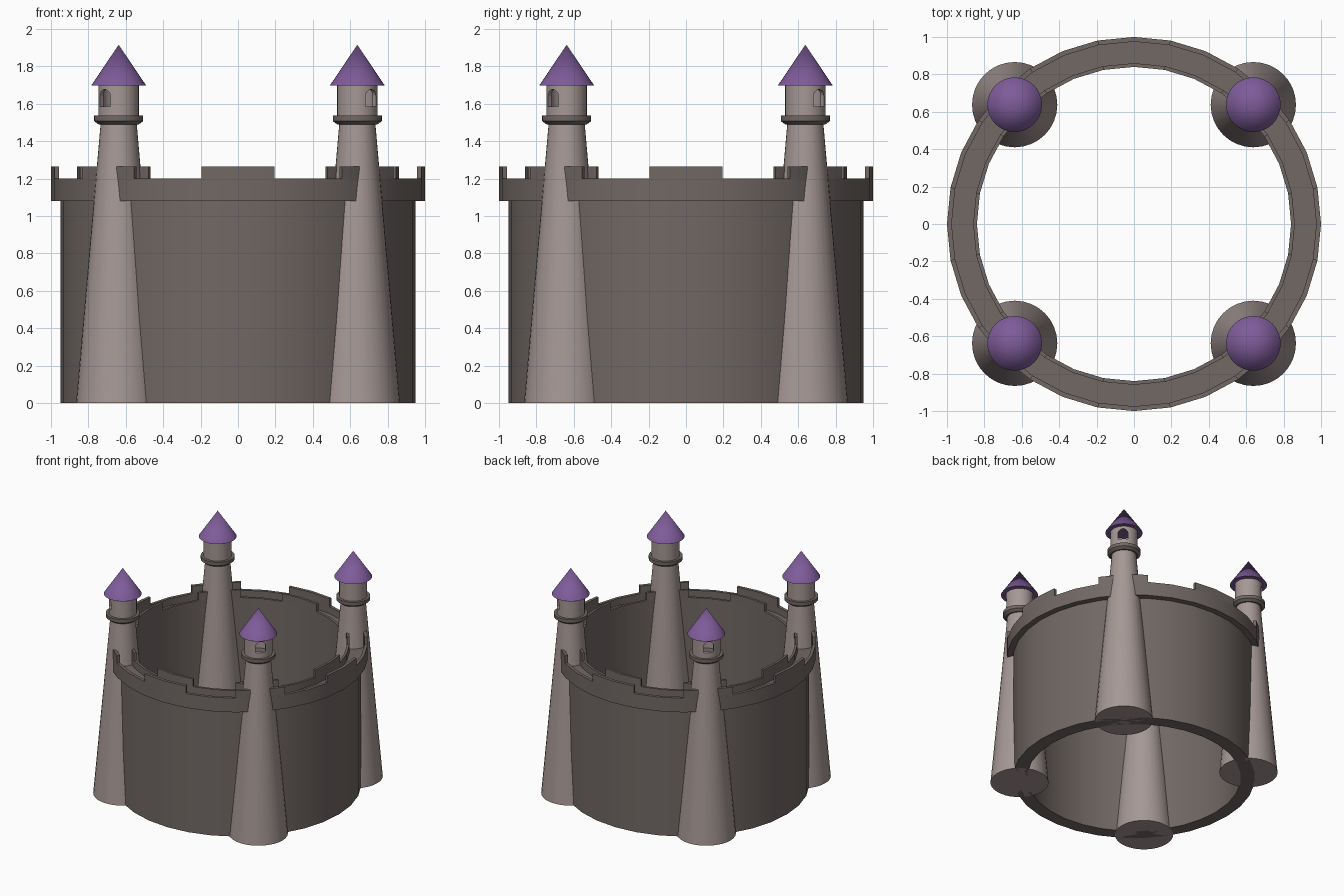
import bpy, bmesh, math
from mathutils import Vector

if "Cube" in bpy.data.objects:
    bpy.data.objects.remove(bpy.data.objects["Cube"])


def material(name, rgb):
    m = bpy.data.materials.new(name)
    m.diffuse_color = (*rgb, 1)
    m.use_nodes = True
    m.node_tree.nodes["Principled BSDF"].inputs["Base Color"].default_value = m.diffuse_color
    return m


DARK = material("dark stone", (0.165, 0.138, 0.128))
LIGHT = material("light stone", (0.38, 0.315, 0.30))
PURPLE = material("purple roof", (0.21, 0.105, 0.32))


def finish(name, bm, mat, loc=(0, 0, 0)):
    bmesh.ops.remove_doubles(bm, verts=bm.verts, dist=1e-6)
    bmesh.ops.recalc_face_normals(bm, faces=bm.faces)
    me = bpy.data.meshes.new(name)
    bm.to_mesh(me)
    bm.free()
    if mat:
        me.materials.append(mat)
    ob = bpy.data.objects.new(name, me)
    ob.location = loc
    bpy.context.collection.objects.link(ob)
    return ob


def smooth(ob):
    bpy.ops.object.select_all(action='DESELECT')
    ob.select_set(True)
    bpy.context.view_layer.objects.active = ob
    bpy.ops.object.shade_smooth_by_angle(angle=math.radians(30))


def lathe(name, profile, mat, loc=(0, 0, 0), segs=32, closed=False):
    """Spin an (r, z) profile around z."""
    bm = bmesh.new()
    rings = []
    for r, z in profile:
        if r == 0:
            rings.append([bm.verts.new((0, 0, z))] * segs)
        else:
            rings.append([bm.verts.new((r * math.cos(2 * math.pi * i / segs),
                                        r * math.sin(2 * math.pi * i / segs), z))
                          for i in range(segs)])
    pairs = list(zip(rings, rings[1:]))
    if closed:
        pairs.append((rings[-1], rings[0]))
    for a, b in pairs:
        for i in range(segs):
            j = (i + 1) % segs
            bm.faces.new(list(dict.fromkeys((a[i], a[j], b[j], b[i]))))
    return finish(name, bm, mat, loc)


# ring wall with overhanging band and sunken walkway
smooth(lathe("ring_wall", [(0.84, 0), (0.95, 0), (0.95, 1.08), (1.0, 1.08), (1.0, 1.2),
                           (0.975, 1.2), (0.975, 1.14), (0.86, 1.14), (0.86, 1.2),
                           (0.84, 1.2)], DARK, closed=True))

# merlons: two segments on, two off, along both edges of the walkway
STEP = 2 * math.pi / 32
for name, r0, r1 in (("outer_merlons", 0.975, 1.0), ("inner_merlons", 0.84, 0.86)):
    bm = bmesh.new()
    for k in range(8):
        cols = []
        for s in (-1, 0, 1):
            a = (4 * k + s) * STEP
            cols.append([bm.verts.new((r * math.cos(a), r * math.sin(a), z))
                         for r, z in ((r0, 1.2), (r1, 1.2), (r1, 1.265), (r0, 1.265))])
        for a, b in zip(cols, cols[1:]):
            for i in range(4):
                j = (i + 1) % 4
                bm.faces.new((a[i], a[j], b[j], b[i]))
        bm.faces.new(cols[0])
        bm.faces.new(cols[2])
    smooth(finish(name, bm, DARK))


def window_cutter(loc, ang):
    """Arched prism pointing outward from the tower axis."""
    w, z0, z1 = 0.04, 1.585, 1.637
    outline = [(-w, z0), (w, z0)] + [(w * math.cos(math.pi * i / 10),
                                      z1 + w * math.sin(math.pi * i / 10)) for i in range(11)]
    out = Vector((math.cos(ang), math.sin(ang), 0))
    side = Vector((-out.y, out.x, 0))
    bm = bmesh.new()
    a, b = [[bm.verts.new(out * d + side * u + Vector((0, 0, z))) for u, z in outline]
            for d in (0.03, 0.2)]
    bm.faces.new(a)
    bm.faces.new(b)
    for i in range(len(a)):
        j = (i + 1) % len(a)
        bm.faces.new((a[i], a[j], b[j], b[i]))
    ob = finish("window_cutter", bm, LIGHT, loc)
    ob.hide_render = True
    return ob


# four corner towers
for label, sx, sy in (("front_left", -1, -1), ("front_right", 1, -1),
                      ("back_left", -1, 1), ("back_right", 1, 1)):
    loc = (0.638 * sx, 0.638 * sy, 0)
    smooth(lathe(label + "_tower", [(0, 0), (0.228, 0), (0.095, 1.51), (0, 1.51)], LIGHT, loc))
    smooth(lathe(label + "_collar", [(0, 1.49), (0.108, 1.49), (0.131, 1.508), (0.131, 1.537),
                                     (0, 1.537)], DARK, loc))
    # hollow turret with an arched window facing outward
    turret = lathe(label + "_turret", [(0.108, 1.53), (0.108, 1.70), (0.085, 1.70),
                                       (0.085, 1.53)], LIGHT, loc, closed=True)
    cutter = window_cutter(loc, math.atan2(sy, sx))
    mod = turret.modifiers.new("window", 'BOOLEAN')
    mod.operation = 'DIFFERENCE'
    mod.solver = 'EXACT'
    mod.object = cutter
    bpy.context.view_layer.objects.active = turret
    bpy.ops.object.modifier_apply(modifier=mod.name)
    bpy.data.objects.remove(cutter)
    smooth(turret)
    # cone roof
    smooth(lathe(label + "_roof", [(0, 1.699), (0.146, 1.699), (0, 1.916)], PURPLE, loc))
